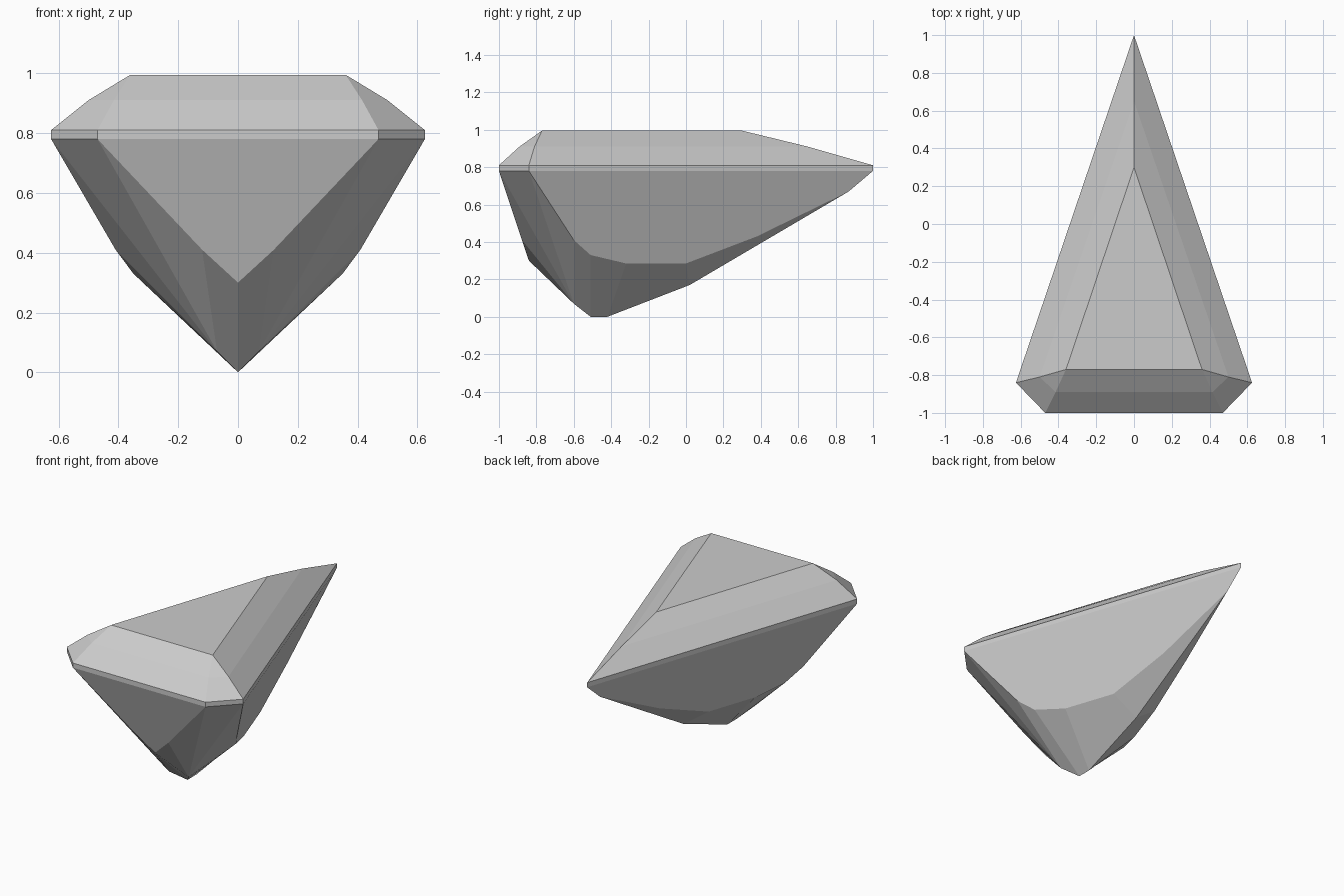
import bpy, bmesh, math

cube = bpy.data.objects.get("Cube")
if cube:
    bpy.data.objects.remove(cube)

# Stone colour
stone = bpy.data.materials.new("pale_grey")
stone.use_nodes = True
GREY = (0.6, 0.6, 0.6, 1)
stone.diffuse_color = GREY
stone.node_tree.nodes["Principled BSDF"].inputs["Base Color"].default_value = GREY


def ring(z, front, corner, side, back):
    """Half outline: front middle, front corner, side corner, back tip."""
    return [(0, front, z), (corner, front, z), (*side, z), (0, back, z)]


def on_side(y, z):
    """Point on the large side facet below the girdle."""
    return (0.625 - 0.34 * (y + 0.84) - 0.362 * (0.78 - z), y, z)


# Girdle, bevelled crown and table
rings = [
    ring(0.78, -1, 0.47, (0.625, -0.84), 1),
    ring(0.81, -1, 0.47, (0.625, -0.84), 1),
    ring(0.91, -0.89, 0.415, (0.5, -0.81), 0.65),
    ring(0.995, -0.77, 0.36, (0.36, -0.77), 0.3),
]
faces = [rings[-1]]
for low, high in zip(rings, rings[1:]):
    for i in range(3):
        faces.append([low[i], low[i + 1], high[i + 1], high[i]])

# Pavilion points: facet corners, then the keel
mid, corner, side, tip = rings[0]
front_tip = (0, -0.84, 0.30)
front_low = (0.12, -0.877, 0.41)
side_low = [on_side(y, z) for y, z in
            [(-0.60, 0.41), (-0.51, 0.33), (-0.32, 0.285), (0, 0.285), (0.38, 0.43)]]
b, c, d, e, h = side_low
apex = (0.07, -0.6, 0.07)
culet_front, culet_back = (0, -0.51, 0), (0, -0.42, 0)
keel, keel_end = (0, 0.02, 0.17), (0, 0.87, 0.67)

faces += [
    [mid, corner, front_low, front_tip],
    [side, tip, keel_end, *reversed(side_low)],
    [corner, side, apex], [side, b, apex], [front_low, corner, apex],
    [front_tip, front_low, apex, culet_front],
    [apex, b, c, culet_front],
    [culet_front, c, d, culet_back],
    [culet_back, d, e, keel],
    [keel, e, h, keel_end],
]

# Build both halves and weld them
bm = bmesh.new()
for sign in (1, -1):
    for face in faces:
        bm.faces.new([bm.verts.new((sign * x, y, z)) for x, y, z in face])
bmesh.ops.remove_doubles(bm, verts=bm.verts, dist=0.001)
bmesh.ops.dissolve_limit(bm, angle_limit=math.radians(0.5),
                         verts=bm.verts, edges=bm.edges)
bmesh.ops.recalc_face_normals(bm, faces=bm.faces)

mesh = bpy.data.meshes.new("cut_gemstone")
bm.to_mesh(mesh)
bm.free()
mesh.materials.append(stone)
bpy.context.collection.objects.link(bpy.data.objects.new("cut_gemstone", mesh))
